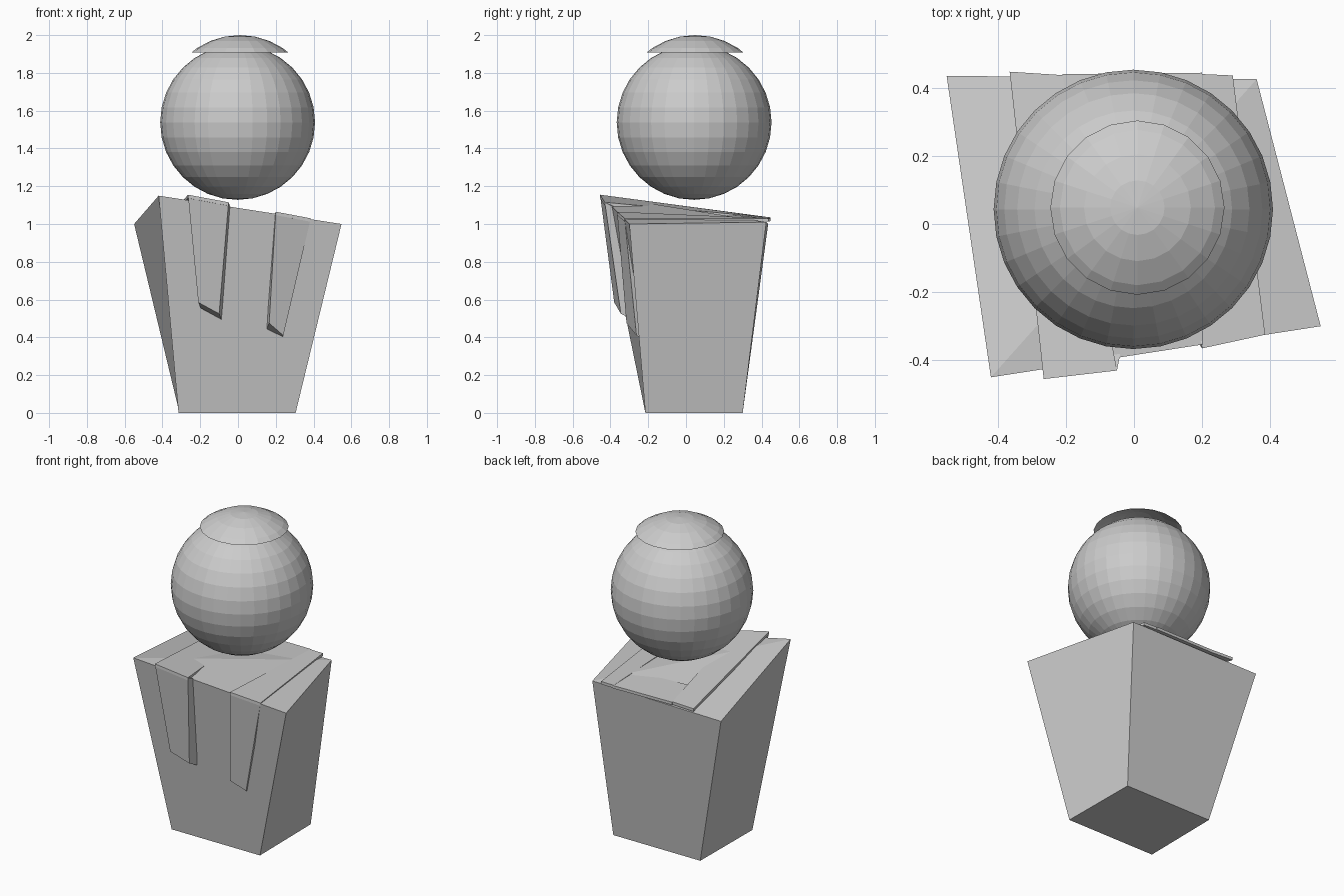
import bpy, bmesh
from mathutils import Vector, Matrix

if "Cube" in bpy.data.objects:
    bpy.data.objects.remove(bpy.data.objects["Cube"])

grey = bpy.data.materials.new("light_grey")
grey.diffuse_color = (0.6, 0.6, 0.6, 1)
grey.use_nodes = True
grey.node_tree.nodes["Principled BSDF"].inputs["Base Color"].default_value = grey.diffuse_color


def finish(name, bm, closed=True):
    if closed:
        bmesh.ops.recalc_face_normals(bm, faces=bm.faces[:])
    me = bpy.data.meshes.new(name)
    bm.to_mesh(me)
    bm.free()
    me.materials.append(grey)
    ob = bpy.data.objects.new(name, me)
    bpy.context.collection.objects.link(ob)
    return ob


def add_block(bm, quad_a, quad_b):
    """Six-sided block between two matching quads."""
    a = [bm.verts.new(p) for p in quad_a]
    b = [bm.verts.new(p) for p in quad_b]
    bm.faces.new(a)
    bm.faces.new(b[::-1])
    for i in range(4):
        j = (i + 1) % 4
        bm.faces.new((a[i], b[i], b[j], a[j]))
    return a, b


def add_plate(bm, quad, offset):
    add_block(bm, quad, [Vector(p) + Vector(offset) for p in quad])


# Tapered body with one raised front corner
bm = bmesh.new()
base = [(-.315, -.215, 0), (.305, -.215, 0), (.30, .30, 0), (-.31, .30, 0)]
rim = [(-.42, -.45, 1.15), (.548, -.30, 1.0), (.36, .425, 1.01), (-.55, .435, 1.0)]
a, b = add_block(bm, base, rim)
bmesh.ops.connect_verts(bm, verts=[b[0], b[2]])  # crease across the uneven top
finish("body", bm)


# Shoulder straps: a plate on the front and a plate over the top
def strap(name, front_top, front_low, back, lean):
    bm = bmesh.new()
    (tl, tr), (ll, lr), (bl, br) = front_top, front_low, back
    add_plate(bm, [tl, tr, lr, ll], (lean, .06, -.03))
    add_plate(bm, [tl, tr, br, bl], (0, 0, -.018))
    finish(name, bm)


strap("left_strap",
      [(-.265, -.455, 1.155), (-.05, -.43, 1.115)],
      [(-.21, -.38, .585), (-.10, -.345, .525)],
      [(-.365, .447, 1.035), (-.21, .437, 1.035)], .012)
strap("right_strap",
      [(.20, -.365, 1.065), (.385, -.325, 1.03)],
      [(.165, -.315, .475), (.24, -.262, .41)],
      [(.20, .44, 1.03), (.29, .436, 1.03)], -.012)

# Cross bar joining the straps at the back
bm = bmesh.new()
add_plate(bm, [(-.23, .22, 1.05), (.20, .22, 1.035),
               (.20, .444, 1.03), (-.21, .44, 1.033)], (0, 0, -.018))
finish("back_bar", bm)

# Round head
bm = bmesh.new()
bmesh.ops.create_uvsphere(bm, u_segments=32, v_segments=16, radius=.41,
                          matrix=Matrix.Translation((-.002, .043, 1.538)))
finish("head", bm)

# Hair cap: open slice of a sphere hovering over the head
bm = bmesh.new()
bmesh.ops.create_uvsphere(bm, u_segments=20, v_segments=16, radius=.41,
                          matrix=Matrix.Translation((.01, .048, 1.59)))
bmesh.ops.bisect_plane(bm, geom=bm.verts[:] + bm.edges[:] + bm.faces[:],
                       plane_co=(0, 0, 1.908), plane_no=(0, 0, 1), clear_inner=True)
finish("hair_cap", bm, closed=False)
